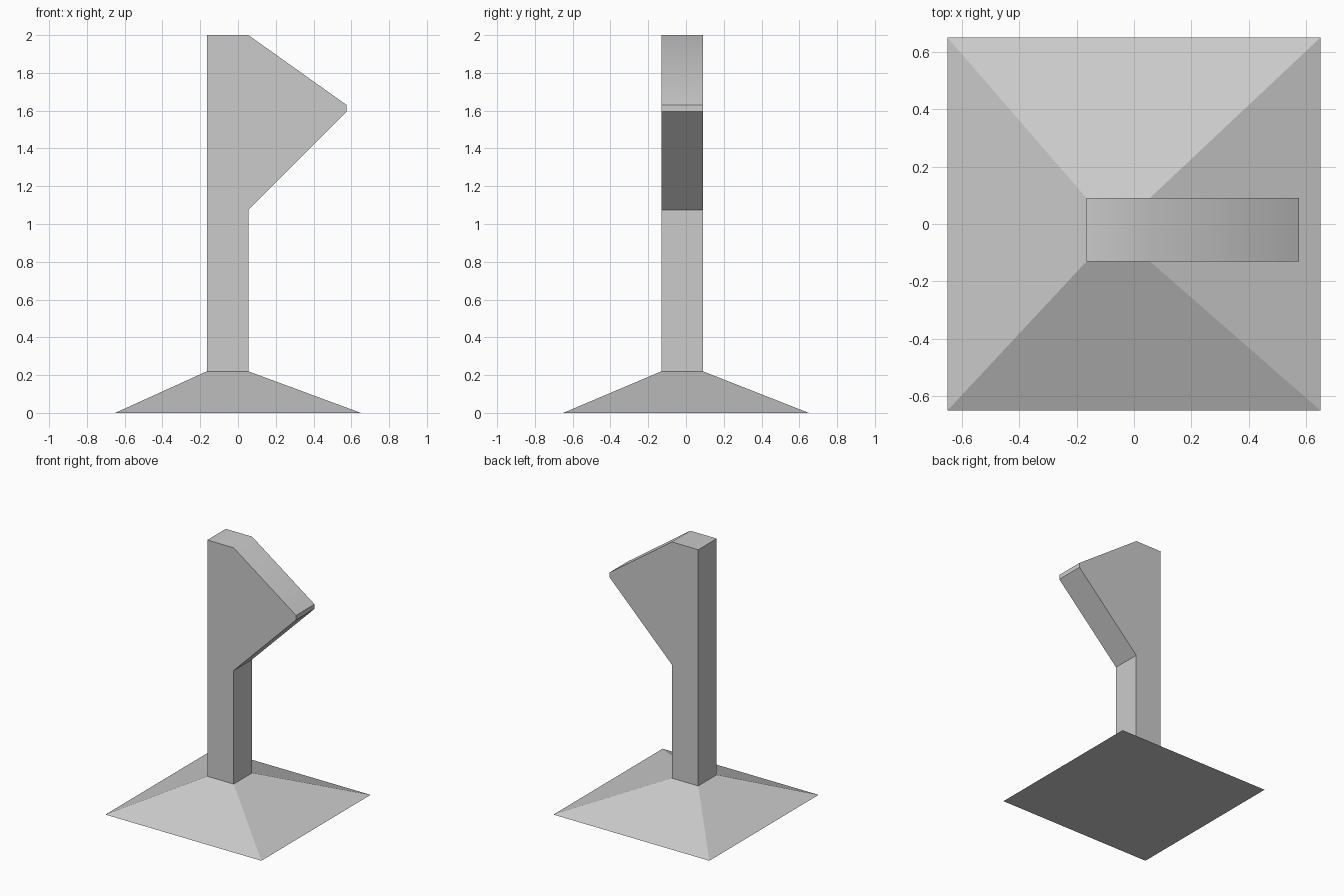
import bpy
import bmesh

cube = bpy.data.objects.get("Cube")
if cube:
    bpy.data.objects.remove(cube, do_unlink=True)

# Plain grey
grey = bpy.data.materials.new("plain_grey")
grey.use_nodes = True
GREY = (0.6, 0.6, 0.6, 1)
grey.diffuse_color = GREY
grey.node_tree.nodes["Principled BSDF"].inputs["Base Color"].default_value = GREY

# Post footprint, shared by both parts
LEFT, RIGHT = -0.165, 0.055
FRONT, BACK = -0.13, 0.09
BASE_TOP = 0.22
HALF = 0.65


def loft(name, lower, upper):
    """Closed solid between two matching loops of points."""
    bm = bmesh.new()
    a = [bm.verts.new(p) for p in lower]
    b = [bm.verts.new(p) for p in upper]
    bm.faces.new(a)
    bm.faces.new(b)
    for i in range(len(a)):
        j = (i + 1) % len(a)
        bm.faces.new((a[i], a[j], b[j], b[i]))
    bmesh.ops.recalc_face_normals(bm, faces=bm.faces)
    mesh = bpy.data.meshes.new(name)
    bm.to_mesh(mesh)
    bm.free()
    mesh.materials.append(grey)
    obj = bpy.data.objects.new(name, mesh)
    bpy.context.collection.objects.link(obj)
    return obj


def rectangle(x0, x1, y0, y1, z):
    return [(x0, y0, z), (x1, y0, z), (x1, y1, z), (x0, y1, z)]


# Sloped square base
loft("base", rectangle(-HALF, HALF, -HALF, HALF, 0),
     rectangle(LEFT, RIGHT, FRONT, BACK, BASE_TOP))

# Post with its pointed head, as one extruded profile
profile = [(LEFT, BASE_TOP), (RIGHT, BASE_TOP), (RIGHT, 1.075), (0.575, 1.595),
           (0.575, 1.63), (RIGHT, 2), (LEFT, 2)]
post = loft("post_and_head", [(x, FRONT, z) for x, z in profile],
            [(x, BACK, z) for x, z in profile])

# Soft shading across the shallow edge on top only
bpy.ops.object.select_all(action="DESELECT")
post.select_set(True)
bpy.context.view_layer.objects.active = post
bpy.ops.object.shade_smooth_by_angle(angle=0.66)
